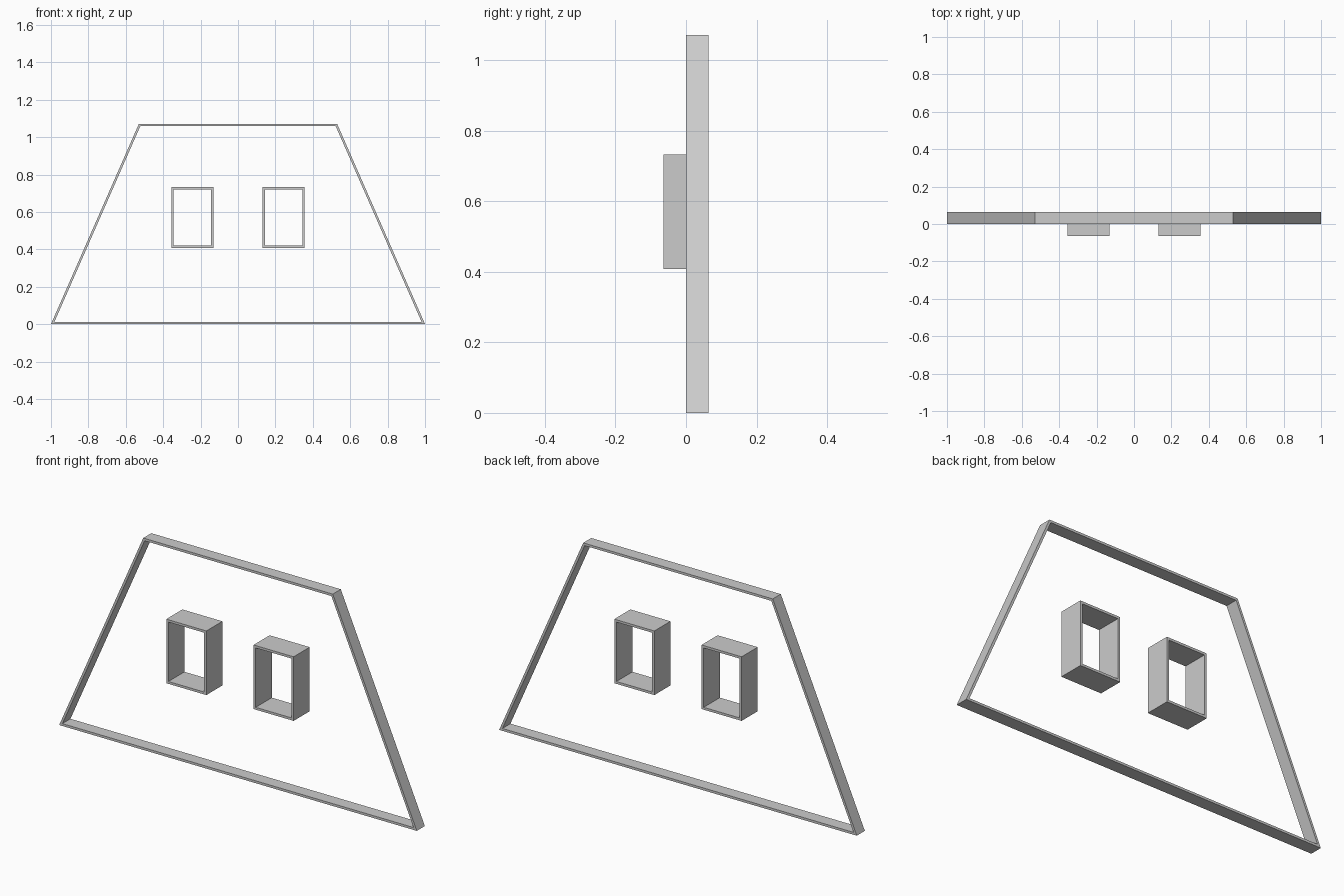
import bpy, bmesh
from mathutils import Vector

if "Cube" in bpy.data.objects:
    bpy.data.objects.remove(bpy.data.objects["Cube"])


def inset(points, d):
    """Offset a counter-clockwise outline inward by d with mitred corners."""
    pts = [Vector(p) for p in points]
    result = []
    for i, p in enumerate(pts):
        a = (p - pts[i - 1]).normalized()
        b = (pts[(i + 1) % len(pts)] - p).normalized()
        na, nb = Vector((-a.y, a.x)), Vector((-b.y, b.x))
        result.append(p + (na + nb) * d / (1 + na.dot(nb)))
    return result


def frame(name, outline, thickness, y0, y1):
    """Hollow frame following an x-z outline, from y0 (front) to y1 (back)."""
    bm = bmesh.new()
    outer, inner = outline, inset(outline, thickness)
    loops = [[bm.verts.new((x, y, z)) for x, z in ring]
             for ring, y in ((outer, y0), (inner, y0), (inner, y1), (outer, y1))]
    n = len(outline)
    for k in range(4):
        a, b = loops[k], loops[(k + 1) % 4]
        for i in range(n):
            j = (i + 1) % n
            bm.faces.new((a[i], a[j], b[j], b[i]))
    bmesh.ops.recalc_face_normals(bm, faces=bm.faces)
    mesh = bpy.data.meshes.new(name)
    bm.to_mesh(mesh)
    bm.free()
    obj = bpy.data.objects.new(name, mesh)
    bpy.context.collection.objects.link(obj)
    return obj


# Large trapezoid surround
frame("outer_frame", [(-1, 0), (1, 0), (0.53, 1.071), (-0.53, 1.071)],
      0.012, 0.0, 0.064)

# Two deeper window frames
for side, x in (("left", -0.244), ("right", 0.244)):
    w, z0, z1 = 0.112, 0.408, 0.732
    frame(side + "_window_frame",
          [(x - w, z0), (x + w, z0), (x + w, z1), (x - w, z1)],
          0.012, -0.064, 0.064)
